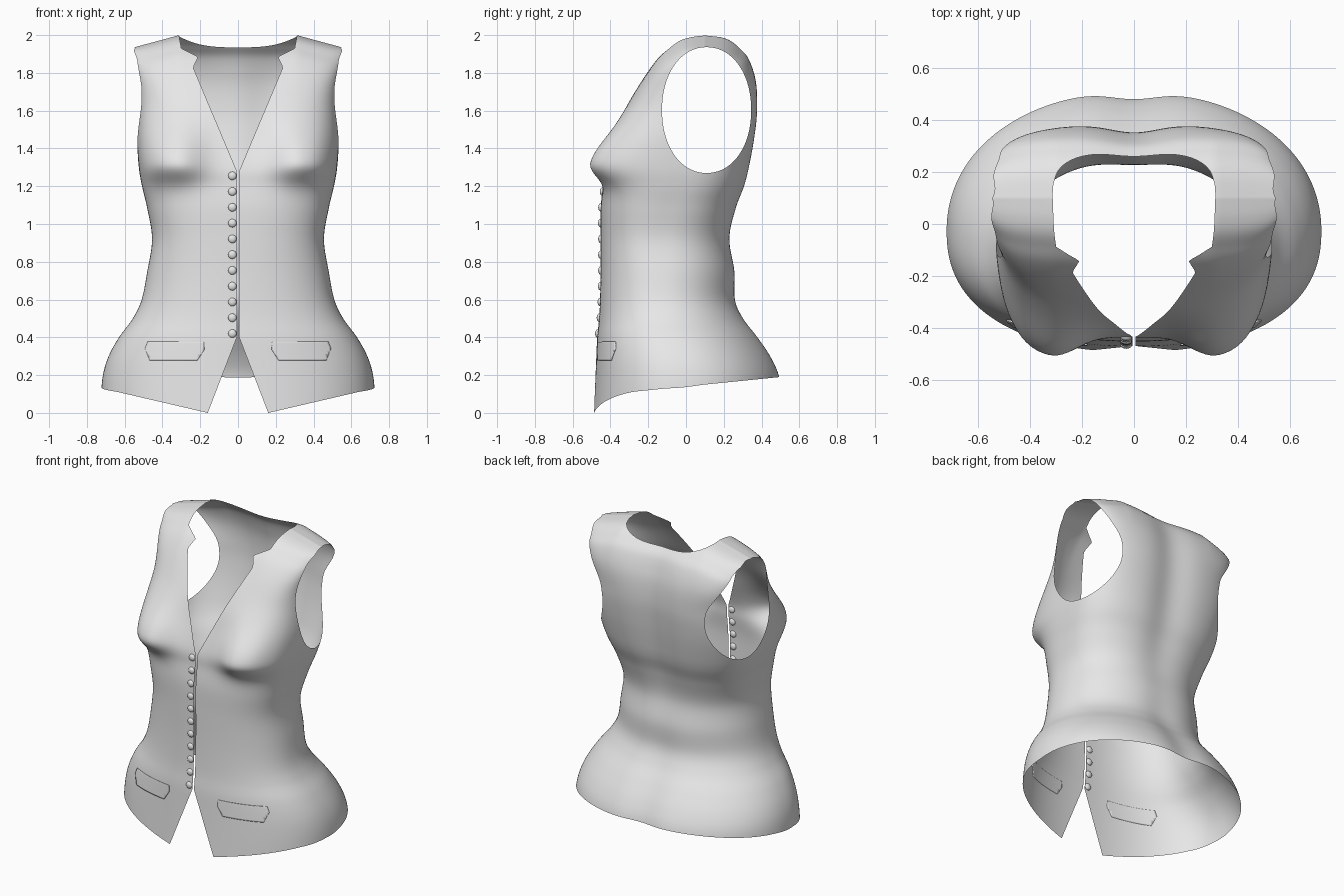
import bpy, bmesh, math
from mathutils import Vector
from mathutils.bvhtree import BVHTree

if "Cube" in bpy.data.objects:
    bpy.data.objects.remove(bpy.data.objects["Cube"])

cloth = bpy.data.materials.new("grey cloth")
cloth.diffuse_color = (0.8, 0.8, 0.8, 1)
cloth.use_nodes = True
cloth.node_tree.nodes["Principled BSDF"].inputs["Base Color"].default_value = cloth.diffuse_color

# Torso sections from hem to shoulder ridge: z, half width, front y, back y
ROWS = [
    (-.04, .72, -.495, .53), (.08, .725, -.487, .525), (.2, .715, -.48, .508),
    (.3, .685, -.475, .463), (.4, .63, -.47, .396), (.5, .557, -.46, .32),
    (.6, .51, -.455, .275), (.75, .48, -.452, .268), (.92, .455, -.452, .242),
    (1.08, .48, -.452, .275), (1.2, .508, -.44, .318), (1.3, .525, -.43, .342),
    (1.45, .535, -.38, .368), (1.6, .53, -.325, .383), (1.75, .533, -.24, .374),
    (1.87, .55, -.155, .335), (1.93, .565, -.09, .285), (1.97, .575, -.035, .235),
    (1.99, .585, .025, .18), (2.0, .59, .1, .1)]
# Half gap of the front opening by height: hem split, buttoned edge, V neck, notch
OPENING = [(-.1, .2), (0, .16), (.4, .006), (1.28, .006), (1.83, .238),
           (1.885, .21), (1.93, .30), (2.01, .315)]
SUB, AROUND = 7, 200


def smooth(a, b, v):
    t = min(1, max(0, (v - a) / (b - a)))
    return t * t * (3 - 2 * t)


def section(u):
    i = min(int(u), len(ROWS) - 2)
    t = u - i
    p = [ROWS[min(max(k, 0), len(ROWS) - 1)] for k in range(i - 1, i + 3)]
    return [.5 * (2 * b + (c - a) * t + (2*a - 5*b + 4*c - d) * t * t
                  + (3*b - a - 3*c + d) * t ** 3) for a, b, c, d in zip(*p)]


def torso_point(u, ang):
    z, w, f, b = section(u)
    k = smooth(.6, 1.7, z)
    yc = f + (b - f) * (.46 + .1 * k)
    c, s = math.cos(ang), math.sin(ang)
    n = (2.35 if s < 0 else 2.1) * (1 - k) + 3.3 * k + 1.7 * smooth(1.6, 1.93, z)
    r = (abs(c) ** n + abs(s) ** n) ** (-1 / n)
    x = w * c * r
    y = yc + (b - yc if s > 0 else yc - f) * s * r
    if s > 0:   # hollow along the spine
        depth = .03 - .018 * math.exp(-((z - .8) / .3) ** 2)
        y -= depth * math.exp(-(x / .13) ** 2) * min(1, (b - yc) / .25) * smooth(.3, 1, s)
    else:       # bust
        dz = z - 1.325
        bump = math.exp(-abs((abs(x) - .365) / .175) ** 2.5)
        bump *= math.exp(-abs(dz / (.2 if dz > 0 else .105)) ** 2)
        y -= .118 * bump * smooth(0, .25, yc - y)
    # shoulder slope
    z -= .27 * max(0, abs(x) - .31) * smooth(1.6, 1.95, z)
    return Vector((x, y, z))


def torso():
    bm = bmesh.new()
    rings = []
    for i in range((len(ROWS) - 1) * SUB + 1):
        rings.append([bm.verts.new(torso_point(i / SUB, math.tau * j / AROUND))
                      for j in range(AROUND)])
    for a, b in zip(rings, rings[1:]):
        for j in range(AROUND):
            k = (j + 1) % AROUND
            bm.faces.new((a[j], a[k], b[k], b[j]))
    bmesh.ops.remove_doubles(bm, verts=bm.verts[:], dist=.0002)
    bmesh.ops.recalc_face_normals(bm, faces=bm.faces[:])
    return bm


def cut(bm, fn):
    """Trim the sheet along fn = 0 and keep the positive side."""
    d = {v: (fn(v.co) or 1e-9) for v in bm.verts}
    new = set()
    for e in list(bm.edges):
        a, b = e.verts
        if d[a] * d[b] < 0:
            new.add(bmesh.utils.edge_split(e, a, d[a] / (d[a] - d[b]))[1])
    for face in list(bm.faces):
        ends = [v for v in face.verts if v in new]
        if len(ends) == 2:
            bmesh.utils.face_split(face, ends[0], ends[1])
    bmesh.ops.delete(bm, geom=[v for v in d if d[v] < 0], context='VERTS')


def hem(p):
    back = .14 + .1 * p.y
    front = .13 * (abs(p.x) - .16) / .56
    k = smooth(-.15, .1, p.y)
    return p.z - (min(front, back) * (1 - k) + back * k)


def opening(p):
    if p.y < .1:
        for (z0, x0), (z1, x1) in zip(OPENING, OPENING[1:]):
            if p.z <= z1:
                break
        return abs(p.x) - (x0 + (x1 - x0) * (p.z - z0) / (z1 - z0))
    return max(abs(p.x) - .315, 1.935 + .06 * (abs(p.x) / .315) ** 3 - p.z)


def armhole(p):
    return (abs((p.y - .109) / .236) ** 2.1 + abs((p.z - 1.603) / .333) ** 2.1) - 1


def finish(bm, name):
    me = bpy.data.meshes.new(name)
    bm.to_mesh(me)
    ob = bpy.data.objects.new(name, me)
    bpy.context.collection.objects.link(ob)
    me.materials.append(cloth)
    bpy.ops.object.select_all(action='DESELECT')
    ob.select_set(True)
    bpy.context.view_layer.objects.active = ob
    bpy.ops.object.shade_smooth_by_angle(angle=math.radians(45))
    return ob


# Waistcoat body
body = torso()
for rule in (hem, opening, armhole):
    cut(body, rule)
tree = BVHTree.FromBMesh(body)
finish(body, "waistcoat_body")

# Pocket flaps, trimmed from the same sheet and raised slightly
FLAP = [(.178, .335), (.215, .277), (.465, .277), (.49, .34), (.475, .376), (.18, .376)]
for side, label in ((-1, "left"), (1, "right")):
    flap = torso()
    cut(flap, lambda p: -.1 - p.y)
    for (x0, z0), (x1, z1) in zip(FLAP, FLAP[1:] + FLAP[:1]):
        cut(flap, lambda p: (x1 - x0) * (p.z - z0) - (z1 - z0) * (side * p.x - x0))
    flap.normal_update()
    for v, n in [(v, v.normal.copy()) for v in flap.verts]:
        v.co += n * .006
    ob = finish(flap, "pocket_flap_" + label)
    mod = ob.modifiers.new("thickness", 'SOLIDIFY')
    mod.thickness = .008

# Button row
buttons = bmesh.new()
for i in range(11):
    z = .42 + i * .0835
    hit = tree.ray_cast(Vector((-.03, -2, z)), Vector((0, 1, 0)))[0]
    y = hit.y if hit else -.45
    ball = bmesh.ops.create_uvsphere(buttons, u_segments=20, v_segments=12, radius=.022)
    for v in ball["verts"]:
        v.co = Vector((v.co.x - .03, v.co.y * .6 + y, v.co.z + z))
finish(buttons, "buttons")
